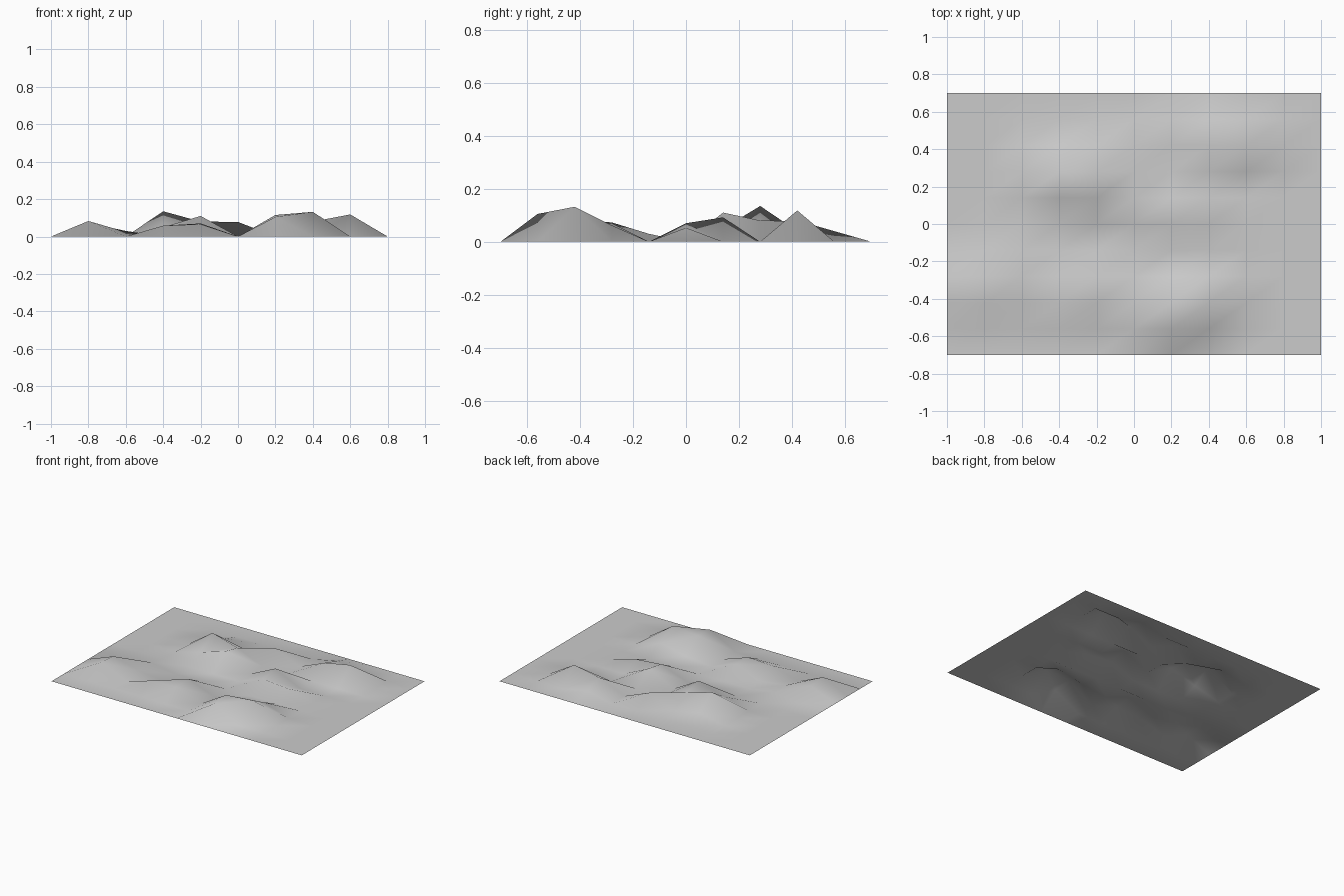
import bpy

# Remove the default cube
cube = bpy.data.objects.get("Cube")
if cube:
    bpy.data.objects.remove(cube, do_unlink=True)

CELLS = 10
STEP_X, STEP_Y = 0.2, 0.14

# Raised grid points of each hill: (column, row): height
west_hill = {(1, 2): 0.083, (1, 3): 0.073, (2, 3): 0.025, (2, 4): 0.03}
south_hill = {(3, 2): 0.058, (4, 2): 0.066, (4, 3): 0.07}
front_hill = {(6, 1): 0.105, (6, 2): 0.115, (7, 2): 0.132, (7, 3): 0.062, (6, 3): 0.02}
middle_hill = {(6, 5): 0.07, (6, 6): 0.092, (7, 5): 0.053}
back_hill = {(3, 7): 0.135, (3, 6): 0.05, (4, 6): 0.11, (4, 7): 0.08,
             (5, 8): 0.078, (3, 8): 0.04}
east_hill = {(8, 8): 0.118, (7, 8): 0.08, (7, 9): 0.04}

heights = {}
for hill in (west_hill, south_hill, front_hill, middle_hill, back_hill, east_hill):
    heights.update(hill)

# Ground sheet: a regular grid lifted at the hill points
side = CELLS + 1
verts = [((i - CELLS / 2) * STEP_X, (j - CELLS / 2) * STEP_Y, heights.get((i, j), 0))
         for j in range(side) for i in range(side)]
faces = []
for j in range(CELLS):
    for i in range(CELLS):
        a = j * side + i
        faces.append((a, a + 1, a + side + 1, a + side))

mesh = bpy.data.meshes.new("hilly_ground")
mesh.from_pydata(verts, [], faces)
mesh.polygons.foreach_set("use_smooth", [True] * len(faces))
mesh.update()
ground = bpy.data.objects.new("hilly_ground", mesh)
bpy.context.scene.collection.objects.link(ground)

# Plain grey surface
grey = bpy.data.materials.new("plain_grey")
grey.use_nodes = True
colour = (0.6, 0.6, 0.6, 1)
grey.diffuse_color = colour
grey.node_tree.nodes["Principled BSDF"].inputs["Base Color"].default_value = colour
mesh.materials.append(grey)
